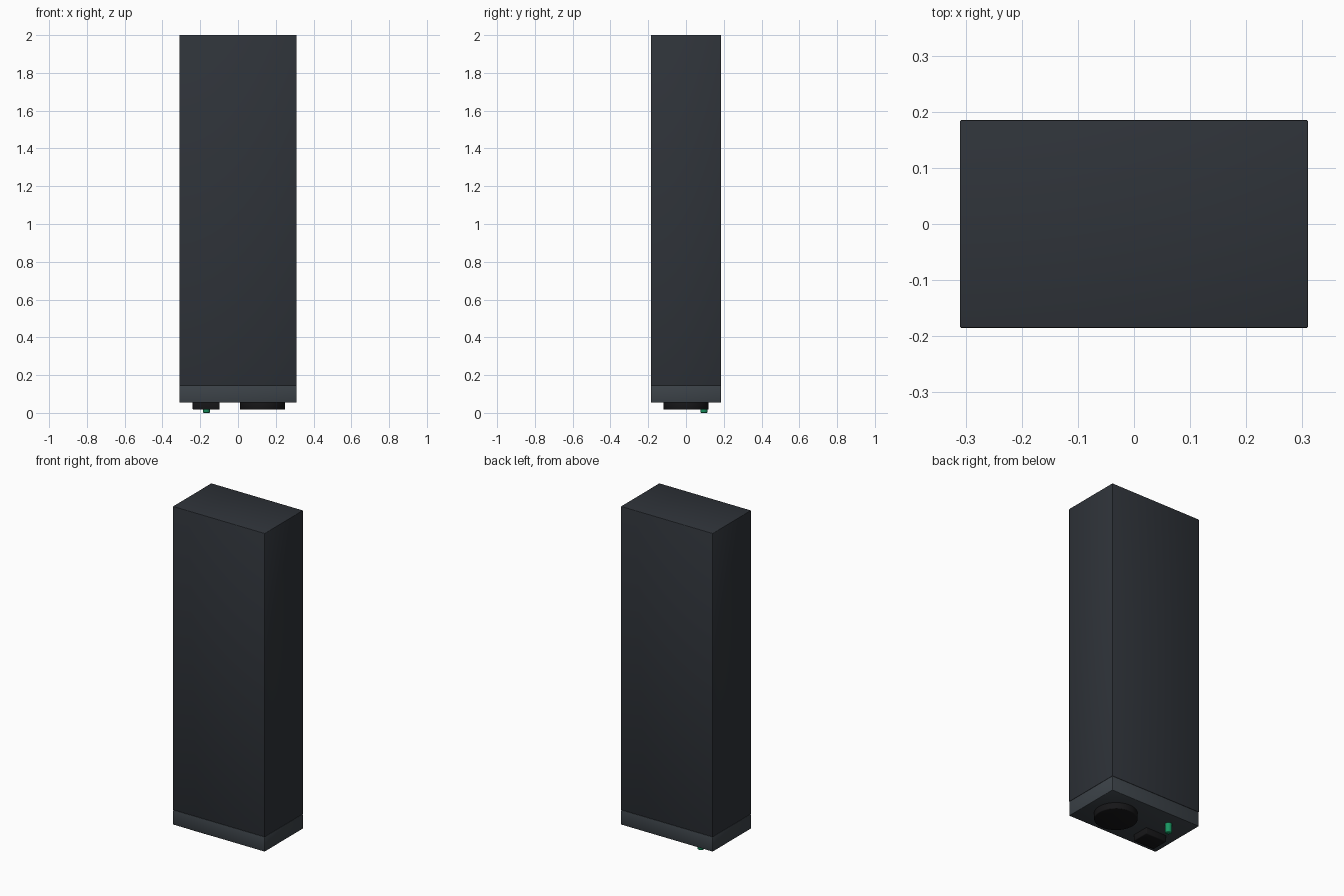
import bpy, bmesh, math
from mathutils import Matrix

if "Cube" in bpy.data.objects:
    bpy.data.objects.remove(bpy.data.objects["Cube"])


def material(name, rgb):
    m = bpy.data.materials.new(name)
    m.diffuse_color = (*rgb, 1)
    m.use_nodes = True
    m.node_tree.nodes["Principled BSDF"].inputs["Base Color"].default_value = m.diffuse_color
    return m


SHELL = material("dark_shell", (0.028, 0.033, 0.041))
TRIM = material("trim_grey", (0.045, 0.055, 0.065))
BLACK = material("black", (0.008, 0.008, 0.009))
GREEN = material("green", (0.01, 0.3, 0.12))


def finish(name, bm, mat, bevel, segments=2):
    me = bpy.data.meshes.new(name)
    bm.to_mesh(me)
    bm.free()
    ob = bpy.data.objects.new(name, me)
    bpy.context.collection.objects.link(ob)
    me.materials.append(mat)
    me.shade_smooth()
    if bevel:
        mod = ob.modifiers.new("soft_edges", "BEVEL")
        mod.width = bevel
        mod.segments = segments
        mod.limit_method = "ANGLE"
    return ob


def box(name, x, y, z, mat, bevel):
    bm = bmesh.new()
    size = [b - a for a, b in (x, y, z)]
    mid = [(a + b) / 2 for a, b in (x, y, z)]
    bmesh.ops.create_cube(bm, size=1, matrix=Matrix.Translation(mid) @ Matrix.Diagonal((*size, 1)))
    return finish(name, bm, mat, bevel)


def disc(name, x, y, z, r, mat, bevel):
    bm = bmesh.new()
    bmesh.ops.create_cone(bm, cap_ends=True, segments=40, radius1=r, radius2=r, depth=z[1] - z[0],
                          matrix=Matrix.Translation((x, y, sum(z) / 2)))
    return finish(name, bm, mat, bevel)


# Tall case and the trim band closing its lower end
box("case", (-0.31, 0.31), (-0.185, 0.185), (0.145, 2.0), SHELL, 0.002)
box("bottom_band", (-0.31, 0.31), (-0.185, 0.185), (0.055, 0.145), TRIM, 0.003)

# Fittings on the underside: round connector, socket, indicator lamp
disc("round_connector", 0.13, 0, (0.017, 0.06), 0.12, BLACK, 0.004)
box("socket", (-0.24, -0.097), (-0.12, -0.01), (0.017, 0.06), BLACK, 0.004)
disc("indicator_lamp", -0.167, 0.095, (0.0, 0.06), 0.019, GREEN, 0.004)
